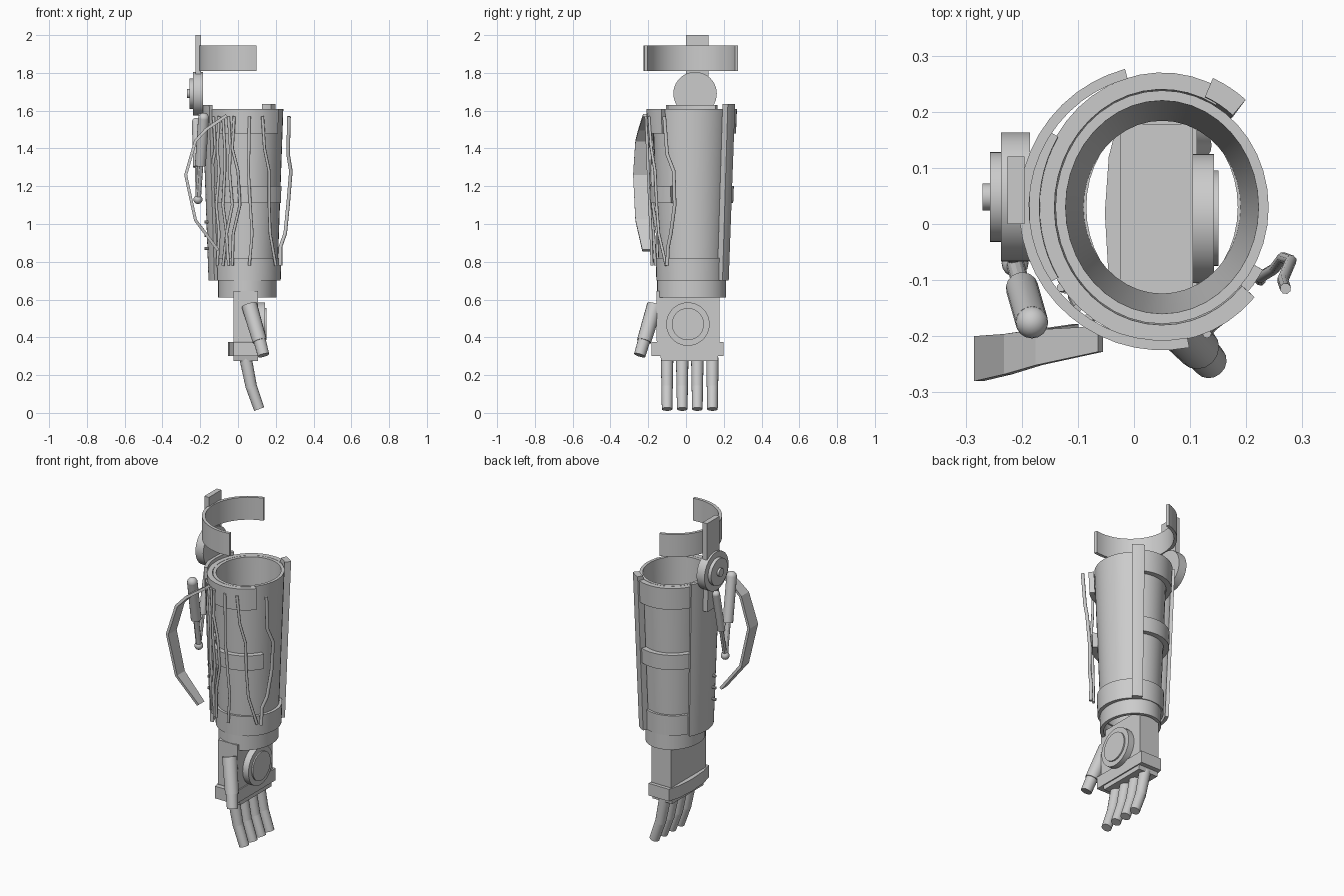
import bpy, bmesh
from math import cos, sin, radians, sqrt
from mathutils import Vector

cube = bpy.data.objects.get("Cube")
if cube:
    bpy.data.objects.remove(cube, do_unlink=True)

grey = bpy.data.materials.new("plain grey")
grey.use_nodes = True
grey.diffuse_color = (0.6, 0.6, 0.6, 1)
grey.node_tree.nodes["Principled BSDF"].inputs["Base Color"].default_value = (0.6, 0.6, 0.6, 1)
CX, CY = 0.05, 0.03          # axis of the forearm
Z0, Z1 = 0.7, 1.61           # ends of the socket


def add(name, bm, smooth=True):
    bmesh.ops.recalc_face_normals(bm, faces=bm.faces)
    me = bpy.data.meshes.new(name)
    bm.to_mesh(me)
    bm.free()
    me.materials.append(grey)
    ob = bpy.data.objects.new(name, me)
    bpy.context.collection.objects.link(ob)
    if smooth:
        bpy.ops.object.select_all(action='DESELECT')
        ob.select_set(True)
        bpy.context.view_layer.objects.active = ob
        bpy.ops.object.shade_smooth_by_angle(angle=radians(30))
    return ob


def radii(z):
    """Outer half-widths of the tapered socket at a height."""
    t = (z - Z0) / (Z1 - Z0)
    return 0.158 + 0.032 * t, 0.172 + 0.036 * t


def arc(name, low, high, z0, z1, thick, a0=0, a1=360, n=40):
    """Curved wall: low and high are outer half-widths at z0 and z1."""
    bm = bmesh.new()
    full = a1 - a0 == 360
    rings = []
    for i in range(n if full else n + 1):
        a = radians(a0 + (a1 - a0) * i / n)
        ring = []
        for (rx, ry), z, d in ((low, z0, 0), (high, z1, 0), (high, z1, thick), (low, z0, thick)):
            ring.append(bm.verts.new((CX + (rx - d) * cos(a), CY + (ry - d) * sin(a), z)))
        rings.append(ring)
    pairs = list(zip(rings, rings[1:]))
    if full:
        pairs.append((rings[-1], rings[0]))
    else:
        bm.faces.new(rings[0])
        bm.faces.new(rings[-1])
    for p, q in pairs:
        for k in range(4):
            bm.faces.new((p[k], q[k], q[(k + 1) % 4], p[(k + 1) % 4]))
    return add(name, bm)


def wrap(name, z0, z1, gap, thick, a0, a1, n=32):
    """Wall that follows the socket taper at an offset."""
    lo, hi = [tuple(r + gap + thick for r in radii(z)) for z in (z0, z1)]
    return arc(name, lo, hi, z0, z1, thick, a0, a1, n)


def rod(name, a, b, r1, r2=None, n=24):
    a, b = Vector(a), Vector(b)
    bm = bmesh.new()
    bmesh.ops.create_cone(bm, cap_ends=True, segments=n, radius1=r1,
                          radius2=r1 if r2 is None else r2, depth=(b - a).length)
    bm.transform((b - a).to_track_quat('Z', 'Y').to_matrix().to_4x4())
    bmesh.ops.translate(bm, vec=(a + b) / 2, verts=bm.verts)
    return add(name, bm)


def ball(name, c, r):
    bm = bmesh.new()
    bmesh.ops.create_uvsphere(bm, u_segments=16, v_segments=10, radius=r)
    bmesh.ops.translate(bm, vec=c, verts=bm.verts)
    return add(name, bm)


def prism(name, low, high, z0, z1):
    """Solid between two matching outlines."""
    bm = bmesh.new()
    a = [bm.verts.new((x, y, z0)) for x, y in low]
    b = [bm.verts.new((x, y, z1)) for x, y in high]
    bm.faces.new(a)
    bm.faces.new(b)
    for i in range(len(a)):
        j = (i + 1) % len(a)
        bm.faces.new((a[i], a[j], b[j], b[i]))
    return add(name, bm, False)


def rect(x0, x1, y0, y1):
    return [(x0, y0), (x1, y0), (x1, y1), (x0, y1)]


def cable(name, pts, r=0.008):
    cu = bpy.data.curves.new(name, 'CURVE')
    cu.dimensions = '3D'
    cu.bevel_depth = r
    cu.bevel_resolution = 2
    cu.use_fill_caps = True
    sp = cu.splines.new('POLY')
    sp.points.add(len(pts) - 1)
    for p, co in zip(sp.points, pts):
        p.co = (*co, 1)
    cu.materials.append(grey)
    ob = bpy.data.objects.new(name, cu)
    bpy.context.collection.objects.link(ob)
    bpy.ops.object.select_all(action='DESELECT')
    ob.select_set(True)
    bpy.context.view_layer.objects.active = ob
    bpy.ops.object.convert(target='MESH')


# Socket, collar and wrist ring
arc("socket", radii(Z0), radii(Z1), Z0, Z1, 0.018)
arc("lower_collar", (0.176, 0.187), (0.18, 0.19), Z0, 0.82, 0.02)
arc("wrist_ring", (0.155, 0.183), (0.155, 0.183), 0.61, 0.705, 0.02)

# Straps, side panel and rear spine
wrap("upper_strap", 1.48, 1.61, 0.002, 0.03, 60, 318)
wrap("middle_strap", 1.11, 1.2, 0.002, 0.03, 60, 330)
wrap("side_panel", Z0, 1.63, 0.028, 0.02, 148, 212, 12)
wrap("rear_spine", Z0, 1.635, 0.005, 0.036, 50, 67, 4)
for i in range(3):
    z = 0.87 + 0.07 * i
    rod("panel_rivet", (-0.155, -0.03, z), (-0.178, -0.03, z), 0.008, n=10)

# Upper arm cuff with elbow hinge
arc("upper_cuff", (0.255, 0.255), (0.255, 0.255), 1.81, 1.945, 0.018, 105, 281, 24)
prism("upper_bar", rect(-0.225, -0.195, 0, 0.12), rect(-0.225, -0.195, 0, 0.12), 1.69, 2.0)
prism("lower_bar", rect(-0.205, -0.17, 0, 0.09), rect(-0.215, -0.19, 0, 0.09), 1.45, 1.69)
for name, x0, x1, r in (("hinge_disc", -0.185, -0.237, 0.115),
                        ("hinge_cap", -0.237, -0.257, 0.08),
                        ("hinge_bolt", -0.257, -0.27, 0.024)):
    rod(name, (x0, 0.048, 1.69), (x1, 0.048, 1.69), r, n=40)

# Two pistons meeting at a lower pivot
pivot = Vector((-0.212, -0.07, 1.13))
for side, top, r in (("front", (-0.182, -0.175, 1.56), 0.029), ("rear", (-0.222, 0.03, 1.54), 0.022)):
    top = Vector(top)
    mid = top.lerp(pivot, 0.58)
    rod(side + "_piston_body", top, mid, r, n=16)
    rod(side + "_piston_rod", mid, pivot, r * 0.55, n=12)
    ball(side + "_piston_joint", top, r)
ball("piston_pivot", pivot, 0.024)

# Carry handle: bent ribbon
path = [(-0.06, -0.205, 1.575), (-0.17, -0.22, 1.5), (-0.225, -0.232, 1.44),
        (-0.277, -0.24, 1.26), (-0.225, -0.232, 1.02), (-0.105, -0.205, 0.86)]
bm = bmesh.new()
rows = [[bm.verts.new((x, y + s * (0.018 - x * 0.08), z)) for s in (-1, 1)] for x, y, z in path]
for p, q in zip(rows, rows[1:]):
    bm.faces.new((p[0], q[0], q[1], p[1]))
handle = add("handle", bm, False)
solid = handle.modifiers.new("thickness", 'SOLIDIFY')
solid.thickness, solid.offset = 0.016, 0

# Cables down the front, laid over the socket by x position
heights = (1.57, 1.4, 1.28, 1.1, 0.95, 0.78)
runs = [(0.13, 0.14, 0.165, 0.165, 0.17, 0.2), (0.06, 0.058, 0.055, 0.065, 0.075, 0.06),
        (-0.02, -0.03, 0.0, 0.01, -0.025, -0.03), (-0.05, -0.04, -0.045, -0.03, -0.06, -0.05),
        (-0.08, -0.07, -0.07, -0.08, -0.06, -0.08), (-0.1, -0.11, -0.1, -0.115, -0.1, -0.11),
        (-0.13, -0.12, -0.14, -0.13, -0.14, -0.12)]
for i, xs in enumerate(runs):
    pts = []
    for x, z in zip(xs, heights):
        rx, ry = (r + 0.035 for r in radii(z))
        pts.append((x, CY - ry * sqrt(max(0.1, 1 - ((x - CX) / rx) ** 2)), z))
    cable(f"cable_{i + 1}", pts)
cable("side_cable", [(0.27, -0.115, 1.57), (0.265, -0.1, 1.37), (0.28, -0.065, 1.28),
                     (0.265, -0.06, 1.1), (0.25, -0.08, 0.95), (0.225, -0.095, 0.88),
                     (0.225, -0.1, 0.78)], 0.01)

# Hand: palm, knuckle band and round palm plate
palm_top = rect(-0.025, 0.105, -0.155, 0.178)
prism("palm", rect(-0.025, 0.105, -0.13, 0.168), palm_top, 0.275, 0.38)
prism("hand", palm_top, palm_top, 0.38, 0.645)
band = [(0.112, -0.183), (0.112, 0.198), (-0.025, 0.198), (-0.045, 0.12),
        (-0.052, 0.02), (-0.045, -0.1), (-0.025, -0.183)]
prism("knuckle_band", band, band, 0.302, 0.375)
rod("palm_plate", (0.1, 0.01, 0.47), (0.143, 0.01, 0.47), 0.115, n=40)
rod("palm_lens", (0.14, 0.01, 0.47), (0.151, 0.01, 0.47), 0.085, n=40)

# Fingers and thumb
for i in range(4):
    y = -0.1 + 0.08 * i
    rod(f"finger_{i + 1}_base", (0.04, y, 0.29), (0.072, y, 0.13), 0.033, 0.03, 16)
    rod(f"finger_{i + 1}_tip", (0.07, y, 0.14), (0.112, y, 0.02), 0.03, 0.028, 16)
rod("thumb_base", (0.06, -0.165, 0.57), (0.115, -0.222, 0.38), 0.042, 0.038, 16)
rod("thumb_tip", (0.113, -0.22, 0.39), (0.135, -0.245, 0.305), 0.033, 0.031, 16)
